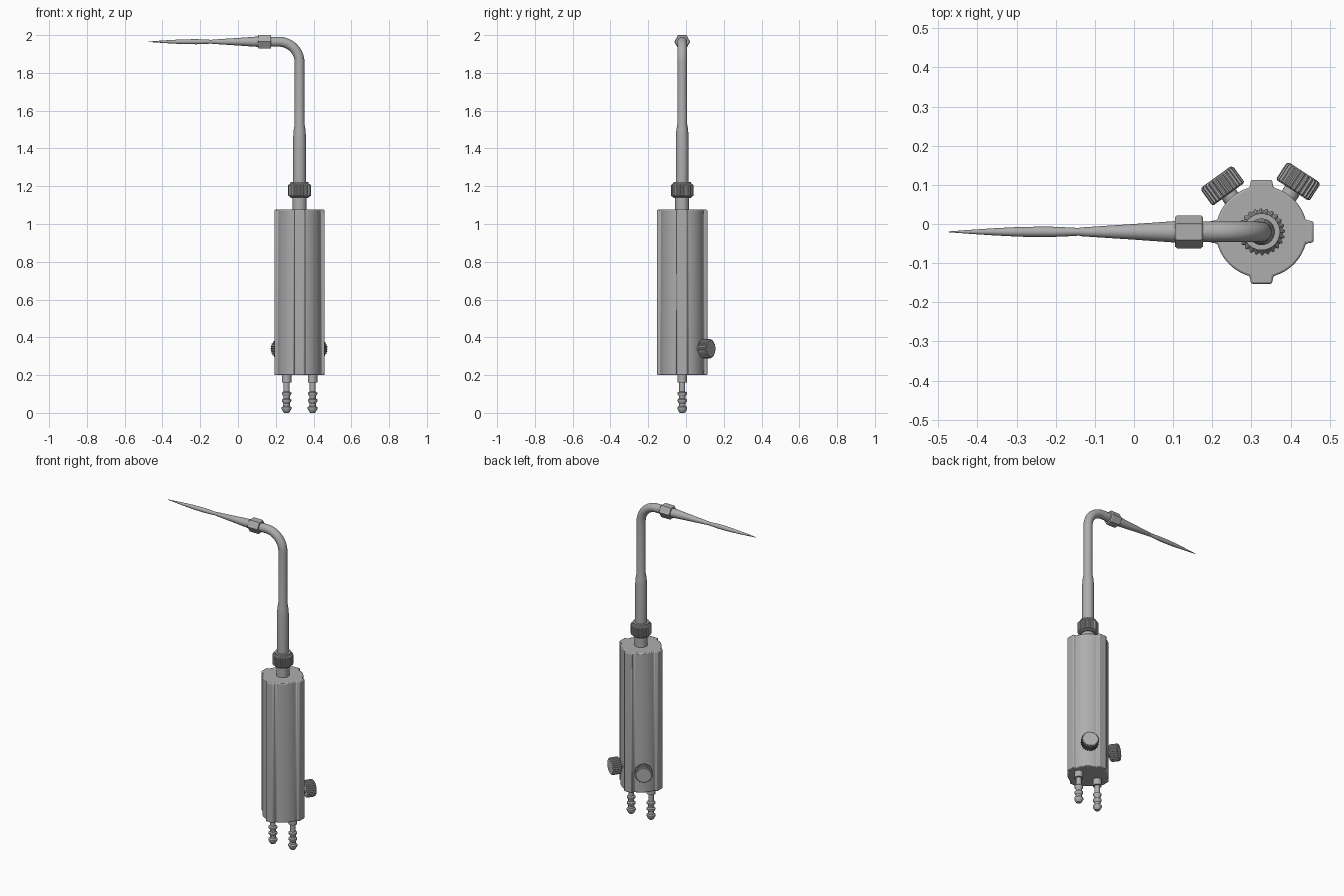
import bpy, bmesh, math
from mathutils import Matrix, Vector

if "Cube" in bpy.data.objects:
    bpy.data.objects.remove(bpy.data.objects["Cube"], do_unlink=True)

AX, AY = 0.326, -0.02      # main axis
TOP = 1.965                # height of the horizontal tube

steel = bpy.data.materials.new("brushed_grey")
steel.use_nodes = True
GREY = (0.42, 0.42, 0.42, 1)
steel.diffuse_color = GREY
steel.node_tree.nodes["Principled BSDF"].inputs["Base Color"].default_value = GREY


def finish(name, bm, smooth=35):
    bmesh.ops.recalc_face_normals(bm, faces=bm.faces)
    mesh = bpy.data.meshes.new(name)
    bm.to_mesh(mesh)
    bm.free()
    obj = bpy.data.objects.new(name, mesh)
    bpy.context.collection.objects.link(obj)
    mesh.materials.append(steel)
    bpy.ops.object.select_all(action="DESELECT")
    obj.select_set(True)
    bpy.context.view_layer.objects.active = obj
    bpy.ops.object.shade_smooth_by_angle(angle=math.radians(smooth))
    return obj


def loft(name, stations, sides=32, groove=0.0, smooth=35):
    """Skin rings given as (matrix, radius); groove cuts knurling into the rings."""
    bm = bmesh.new()
    rings = []
    for mat, r in stations:
        ring = []
        for k in range(sides):
            a = math.pi / 2 + math.tau * k / sides
            rr = r - (groove if k % 4 > 1 else 0)
            ring.append(bm.verts.new(mat @ Vector((rr * math.cos(a), rr * math.sin(a), 0))))
        rings.append(ring)
    for lo, hi in zip(rings, rings[1:]):
        for k in range(sides):
            n = (k + 1) % sides
            bm.faces.new((lo[k], lo[n], hi[n], hi[k]))
    bm.faces.new(rings[0])
    bm.faces.new(rings[-1])
    return finish(name, bm, smooth)


def lathe(name, frame, profile, **kw):
    """Turned part: profile of (distance along axis, radius)."""
    return loft(name, [(frame @ Matrix.Translation((0, 0, d)), r) for d, r in profile], **kw)


upright = Matrix.Translation((AX, AY, 0))
sideways = Matrix.Translation((0, AY, TOP)) @ Matrix.Rotation(-math.pi / 2, 4, "Y")

# Handle: round bar with four ribs, extruded upward
bm = bmesh.new()
R, RIB, HALF = 0.117, 0.133, 0.03
start = math.asin(HALF / R)
outline = []
for q in range(4):
    turn = Matrix.Rotation(q * math.pi / 2, 4, "Z")
    pts = [Vector((RIB, -HALF + 0.003, 0)), Vector((RIB, HALF - 0.003, 0))]
    for i in range(13):
        a = start + (math.pi / 2 - 2 * start) * i / 12
        pts.append(Vector((R * math.cos(a), R * math.sin(a), 0)))
    outline += [turn @ p for p in pts]
base = bm.faces.new([bm.verts.new(upright @ p + Vector((0, 0, 0.2))) for p in outline])
grown = bmesh.ops.extrude_face_region(bm, geom=[base])
bmesh.ops.translate(bm, vec=(0, 0, 0.876),
                    verts=[v for v in grown["geom"] if isinstance(v, bmesh.types.BMVert)])
handle = finish("handle", bm)
bevel = handle.modifiers.new("soft_edges", "BEVEL")
bevel.width = 0.005
bevel.segments = 2
bevel.limit_method = "ANGLE"
bevel.angle_limit = math.radians(40)

# Neck and knurled collar nut
lathe("neck", upright, [(1.06, 0.037), (1.16, 0.037)])
lathe("collar_nut", upright,
      [(1.14, 0.046), (1.15, 0.060), (1.206, 0.060), (1.217, 0.046)],
      sides=96, groove=0.005, smooth=25)
lathe("collar_rim", upright, [(1.137, 0.047), (1.223, 0.047)])

# Bent tube: thick sleeve, taper, quarter bend, short horizontal run
BEND, TUBE = 0.11, 0.026
path = [(upright @ Matrix.Translation((0, 0, z)), r)
        for z, r in ((1.2, 0.034), (1.46, 0.034), (1.5, 0.031), (1.53, TUBE))]
for i in range(17):
    a = math.pi / 2 * i / 16
    centre = Vector((AX - BEND * (1 - math.cos(a)), AY, TOP - BEND * (1 - math.sin(a))))
    path.append((Matrix.Translation(centre) @ Matrix.Rotation(-a, 4, "Y"), TUBE))
path.append((sideways @ Matrix.Translation((0, 0, -0.15)), TUBE))
loft("bent_tube", path)

# Hexagonal nut, nozzle and slender tip
lathe("hex_nut", sideways,
      [(-0.176, 0.038), (-0.171, 0.042), (-0.110, 0.042), (-0.105, 0.038)],
      sides=6, smooth=15)
lathe("nozzle", sideways,
      [(-0.14, 0.028), (-0.1, 0.027), (0.0, 0.020), (0.138, 0.011), (0.141, 0.009)])
lathe("pointed_tip", sideways,
      [(0.13, 0.009), (0.16, 0.011), (0.22, 0.0135), (0.29, 0.0125), (0.36, 0.009),
       (0.42, 0.005), (0.474, 0.001)])

# Two knurled valve knobs on the back
for side, x, y, angle in (("right", 0.242, 0.076, 126), ("left", 0.405, 0.086, 57)):
    a = math.radians(angle)
    out = Vector((math.cos(a), math.sin(a), 0))
    frame = Matrix.Translation((x, y, 0.34)) @ out.to_track_quat("Z", "Y").to_matrix().to_4x4()
    lathe(side + "_valve_stem", frame, [(-0.06, 0.022), (0.01, 0.022)], sides=20)
    lathe(side + "_valve_knob", frame,
          [(0.0, 0.046), (0.004, 0.051), (0.049, 0.051), (0.054, 0.046)],
          sides=96, groove=0.004, smooth=25)
    lathe(side + "_knob_cap", frame, [(0.045, 0.045), (0.055, 0.043)])

# Barbed hose connectors under the handle
barbs = [(0.0, 0.012), (0.003, 0.016), (0.022, 0.026), (0.03, 0.026), (0.036, 0.018),
         (0.05, 0.017), (0.062, 0.025), (0.07, 0.025), (0.076, 0.017), (0.088, 0.017),
         (0.1, 0.025), (0.107, 0.025), (0.113, 0.016), (0.16, 0.016),
         (0.161, 0.025), (0.21, 0.025)]
for side, sign in (("left", 1), ("right", -1)):
    lathe(side + "_hose_barb", Matrix.Translation((AX + sign * 0.069, AY, 0)), barbs, sides=24)
